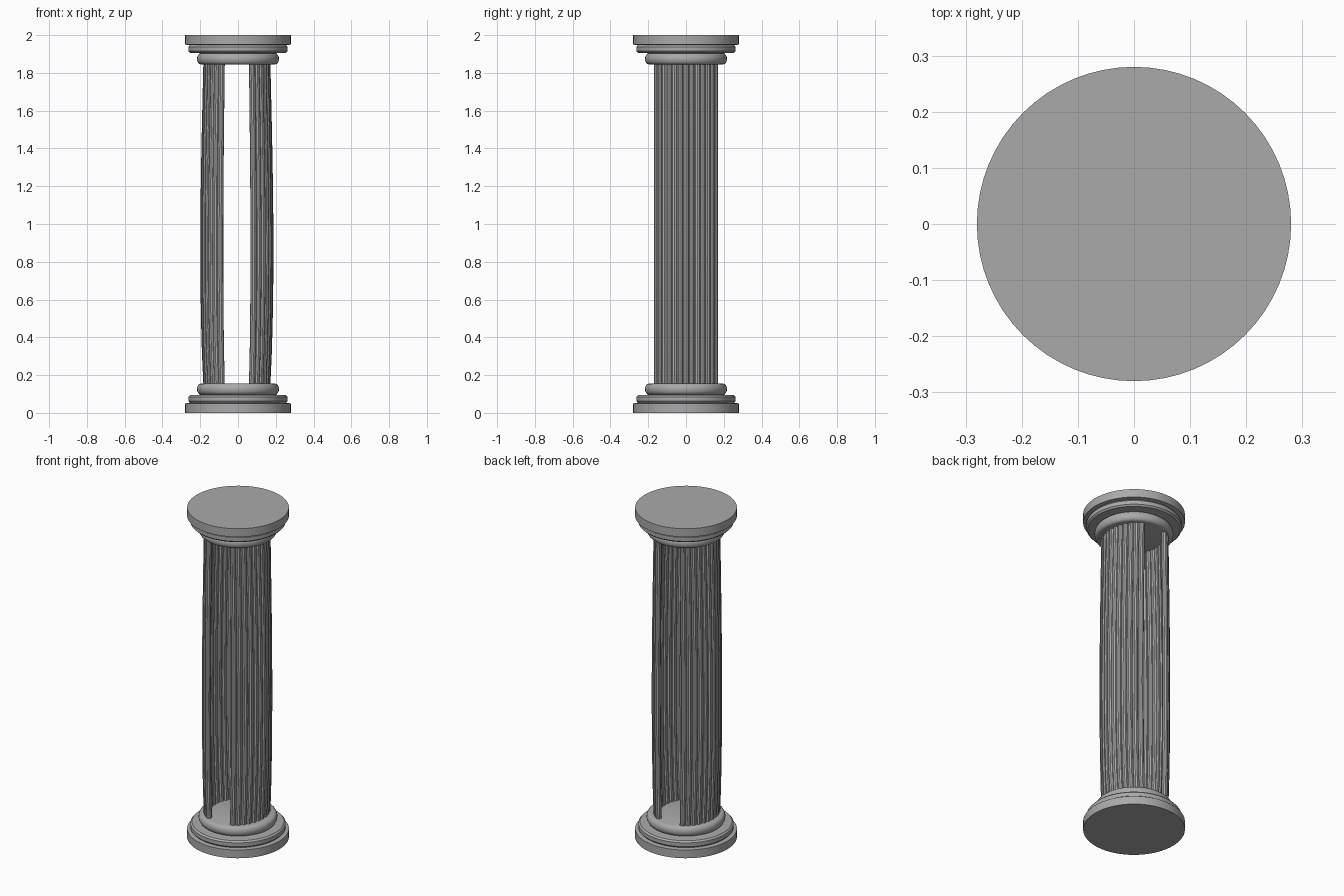
import bpy, bmesh, math

cube = bpy.data.objects.get("Cube")
if cube:
    bpy.data.objects.remove(cube, do_unlink=True)

stone = bpy.data.materials.new("grey_stone")
stone.use_nodes = True
GREY = (0.4, 0.4, 0.4, 1)
stone.diffuse_color = GREY
stone.node_tree.nodes["Principled BSDF"].inputs["Base Color"].default_value = GREY


def finish(name, bm):
    bmesh.ops.recalc_face_normals(bm, faces=bm.faces)
    mesh = bpy.data.meshes.new(name)
    bm.to_mesh(mesh)
    bm.free()
    mesh.materials.append(stone)
    ob = bpy.data.objects.new(name, mesh)
    bpy.context.collection.objects.link(ob)
    bpy.ops.object.select_all(action="DESELECT")
    bpy.context.view_layer.objects.active = ob
    ob.select_set(True)
    bpy.ops.object.shade_smooth_by_angle(angle=math.radians(35))
    return ob


def loft(bm, rings):
    """Skin closed rings of points and cap both ends."""
    loops = [[bm.verts.new(p) for p in ring] for ring in rings]
    n = len(loops[0])
    for a, b in zip(loops, loops[1:]):
        for i in range(n):
            j = (i + 1) % n
            bm.faces.new((a[i], a[j], b[j], b[i]))
    bm.faces.new(loops[0])
    bm.faces.new(loops[-1])


def circle(r, z, n, cx=0, cy=0):
    return [(cx + r * math.cos(math.tau * i / n),
             cy + r * math.sin(math.tau * i / n), z) for i in range(n)]


# Stepped base moulding, repeated upside down as the capital
profile = [(0.28, 0), (0.28, 0.05), (0.255, 0.053), (0.262, 0.062),
           (0.262, 0.085), (0.253, 0.094), (0.205, 0.096)]
for k in range(9):
    a = math.pi * (k / 8 - 0.5)
    profile.append((0.197 + 0.02 * math.cos(a), 0.126 + 0.029 * math.sin(a)))

for name, flip in (("base", False), ("capital", True)):
    bm = bmesh.new()
    loft(bm, [circle(r, 2 - z if flip else z, 64) for r, z in profile])
    finish(name, bm)

# Shaft: two curved walls of slender reeds, bowed outward, open front and back
REEDS, STEPS, REED_R = 13, 10, 0.0165
for name, side in (("left_shaft_wall", 1), ("right_shaft_wall", -1)):
    bm = bmesh.new()
    for k in range(REEDS):
        t = math.radians(-60 + 120 * k / (REEDS - 1))
        rings = []
        for s in range(STEPS + 1):
            u = s / STEPS
            bow = 1 + 0.1 * math.sin(math.pi * u ** 0.8)
            x = side * 0.161 * math.cos(t) * bow - 0.006
            rings.append(circle(REED_R, 0.15 + 1.7 * u, 10, x, 0.179 * math.sin(t)))
        loft(bm, rings)
    finish(name, bm)
